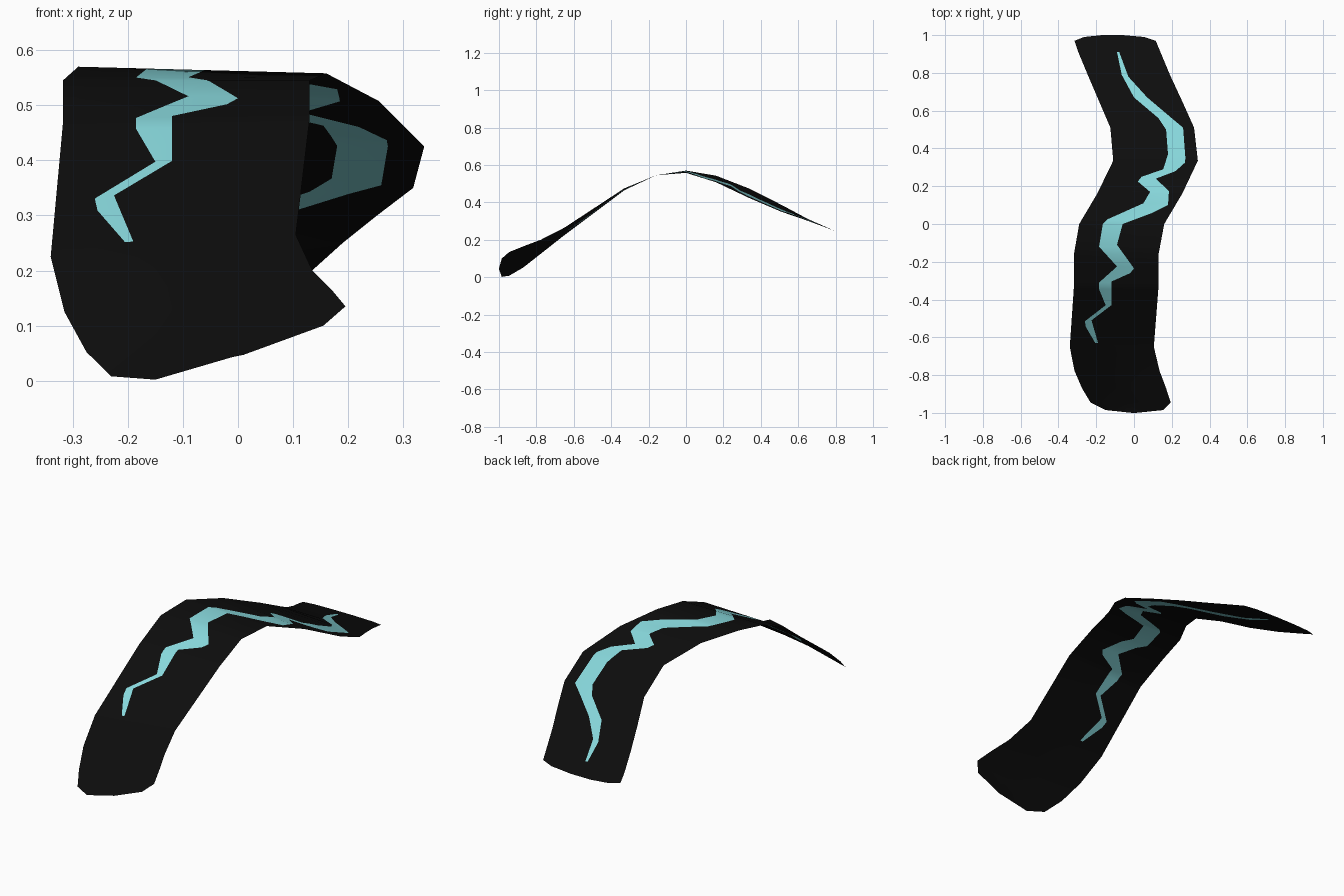
import bpy, bmesh

def material(name, col):
    m = bpy.data.materials.new(name)
    m.diffuse_color = (*col, 1)
    return m

def interp(pts, y):
    """Linear lookup in rows sorted by rising first value."""
    for a, b in zip(pts, pts[1:]):
        if a[0] <= y <= b[0]:
            t = (y - a[0]) / (b[0] - a[0])
            return [p + (q - p) * t for p, q in zip(a[1:], b[1:])]
    return None

# Cloth cross rows: y, left x, left z, right x, right z
cloth_rows = [
    (-1.0, -0.01, 0.043, 0.01, 0.047), (-0.985, -0.15, 0.002, 0.155, 0.10),
    (-0.945, -0.23, 0.008, 0.195, 0.135), (-0.87, -0.275, 0.052, 0.17, 0.165),
    (-0.777, -0.315, 0.125, 0.135, 0.20), (-0.65, -0.34, 0.225, 0.105, 0.265),
    (-0.33, -0.318, 0.465, 0.13, 0.475), (-0.16, -0.318, 0.545, 0.13, 0.545),
    (0.0, -0.29, 0.57, 0.16, 0.558), (0.16, -0.195, 0.543, 0.255, 0.508),
    (0.335, -0.11, 0.475, 0.338, 0.425), (0.51, -0.125, 0.387, 0.318, 0.35),
    (0.65, -0.185, 0.312, 0.255, 0.302), (0.79, -0.245, 0.25, 0.19, 0.25),
    (0.91, -0.295, 0.205, 0.14, 0.205), (0.97, -0.315, 0.182, 0.115, 0.182),
    (0.99, -0.265, 0.175, 0.055, 0.175), (1.0, -0.17, 0.171, -0.06, 0.171),
]
# Zigzag band edges: y, x
band_left = [
    (-0.63, -0.205), (-0.545, -0.255), (-0.515, -0.26), (-0.43, -0.15),
    (-0.345, -0.185), (-0.31, -0.185), (-0.225, -0.09), (-0.12, -0.185),
    (0.0, -0.165), (0.025, -0.14), (0.11, 0.05), (0.17, 0.085), (0.225, 0.02),
    (0.25, 0.04), (0.29, 0.155), (0.37, 0.18), (0.5, 0.17), (0.56, 0.13),
    (0.67, 0.0), (0.79, -0.065), (0.91, -0.09),
]
band_right = [
    (-0.63, -0.19), (-0.51, -0.225), (-0.43, -0.12), (-0.305, -0.12),
    (-0.26, -0.02), (-0.235, 0.0), (-0.11, -0.09), (0.0, -0.06), (0.06, 0.1),
    (0.1, 0.18), (0.175, 0.185), (0.24, 0.115), (0.28, 0.22), (0.325, 0.27),
    (0.35, 0.272), (0.51, 0.26), (0.56, 0.2), (0.67, 0.07), (0.78, -0.03),
    (0.91, -0.078),
]

# Cloth sheet: four points per row, the middle strip is the painted band
ys = sorted({r[0] for r in cloth_rows + band_left + band_right})
bm = bmesh.new()
rows = []
for y in ys:
    xl, zl, xr, zr = interp(cloth_rows, y)
    bl, br = interp(band_left, y), interp(band_right, y)
    if bl and br:
        xs = [xl, bl[0], br[0], xr]
    else:
        xs = [xl, xl + (xr - xl) * 0.4, xl + (xr - xl) * 0.6, xr]
    rows.append([bm.verts.new((x, y, zl + (zr - zl) * (x - xl) / (xr - xl)))
                 for x in xs])
for y0, y1, a, b in zip(ys, ys[1:], rows, rows[1:]):
    for c in range(3):
        f = bm.faces.new((a[c], a[c + 1], b[c + 1], b[c]))
        f.smooth = True
        f.material_index = int(c == 1 and y0 >= -0.63 and y1 <= 0.91)

mesh = bpy.data.meshes.new("cloth_strip")
bm.to_mesh(mesh)
bm.free()
mesh.materials.append(material("black cloth", (0.004, 0.004, 0.004)))
mesh.materials.append(material("pale teal", (0.25, 0.70, 0.73)))
bpy.context.collection.objects.link(bpy.data.objects.new("cloth_strip", mesh))
